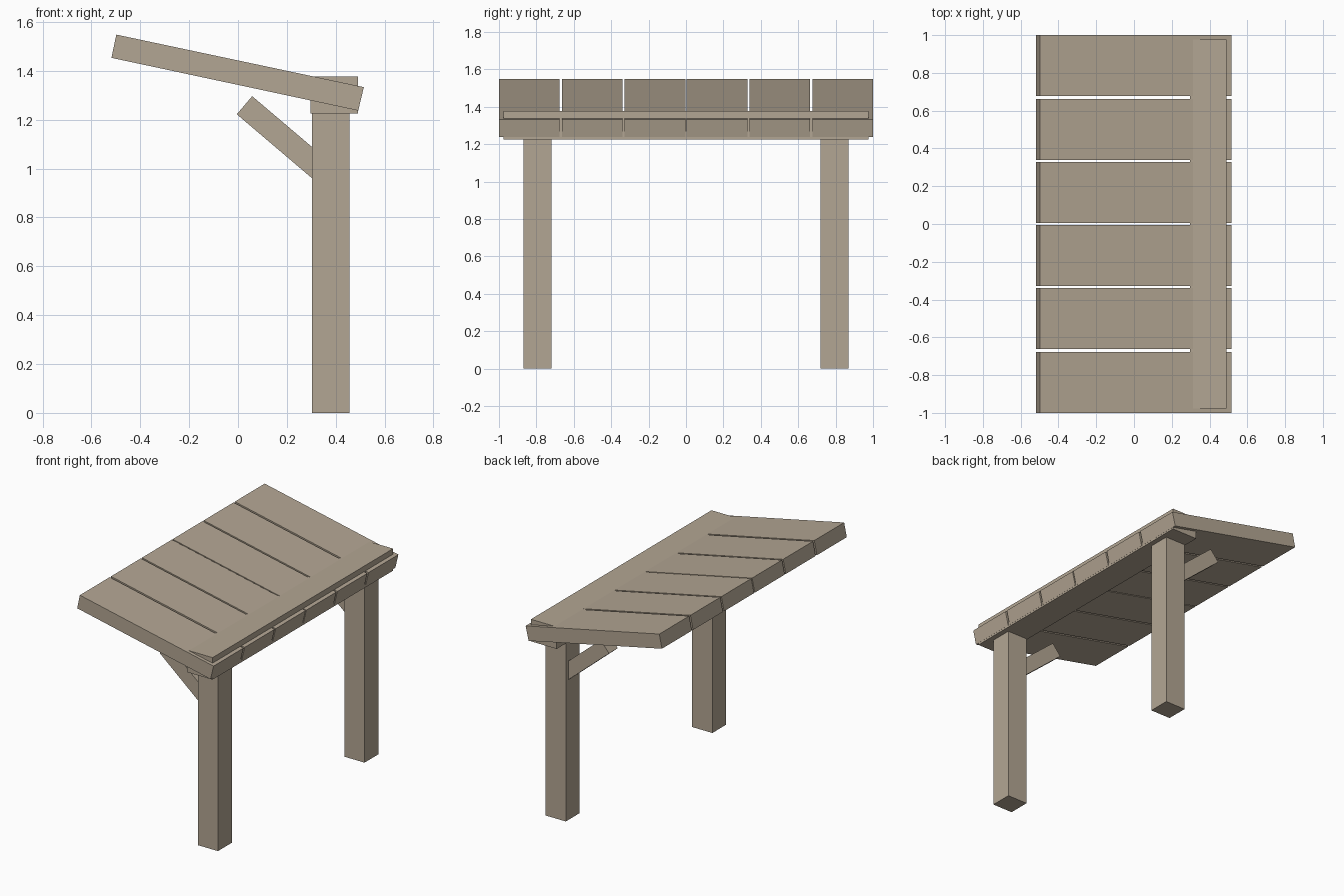
import bpy, bmesh

if "Cube" in bpy.data.objects:
    bpy.data.objects.remove(bpy.data.objects["Cube"])

wood = bpy.data.materials.new("weathered wood")
wood.diffuse_color = (0.45, 0.38, 0.292, 1.0)
wood.use_nodes = True
wood.node_tree.nodes["Principled BSDF"].inputs["Base Color"].default_value = wood.diffuse_color


def prism(name, profile, y0, y1):
    """Extrude an x-z profile between two y values."""
    bm = bmesh.new()
    face = bm.faces.new([bm.verts.new((x, y0, z)) for x, z in profile])
    new = bmesh.ops.extrude_face_region(bm, geom=[face])["geom"]
    bmesh.ops.translate(bm, vec=(0, y1 - y0, 0),
                        verts=[v for v in new if isinstance(v, bmesh.types.BMVert)])
    bmesh.ops.recalc_face_normals(bm, faces=bm.faces[:])
    mesh = bpy.data.meshes.new(name)
    bm.to_mesh(mesh)
    bm.free()
    mesh.materials.append(wood)
    obj = bpy.data.objects.new(name, mesh)
    bpy.context.collection.objects.link(obj)
    return obj


def rect(x0, x1, z0, z1):
    return [(x0, z0), (x1, z0), (x1, z1), (x0, z1)]


ROOF = [(-0.518, 1.453), (0.492, 1.237), (0.515, 1.333), (-0.498, 1.548)]
BRACE = [(-0.005, 1.222), (0.335, 0.933), (0.40, 1.006), (0.058, 1.296)]
POST_Y = 0.793

# Sloping roof boards, three on each side of the middle
for side, label in ((-1, "front"), (1, "back")):
    for i, (a, b) in enumerate(((0.004, 0.328), (0.34, 0.663), (0.677, 1.0))):
        prism(f"{label}_roof_board_{i + 1}", ROOF, side * a, side * b)

    # Post with its diagonal brace
    y = side * POST_Y
    prism(f"{label}_post", rect(0.303, 0.456, 0.0, 1.24), y - 0.075, y + 0.075)
    prism(f"{label}_brace", BRACE, y - 0.047, y + 0.047)

# Long beam carrying the boards
prism("ridge_beam", rect(0.296, 0.491, 1.225, 1.376), -0.977, 0.977)
